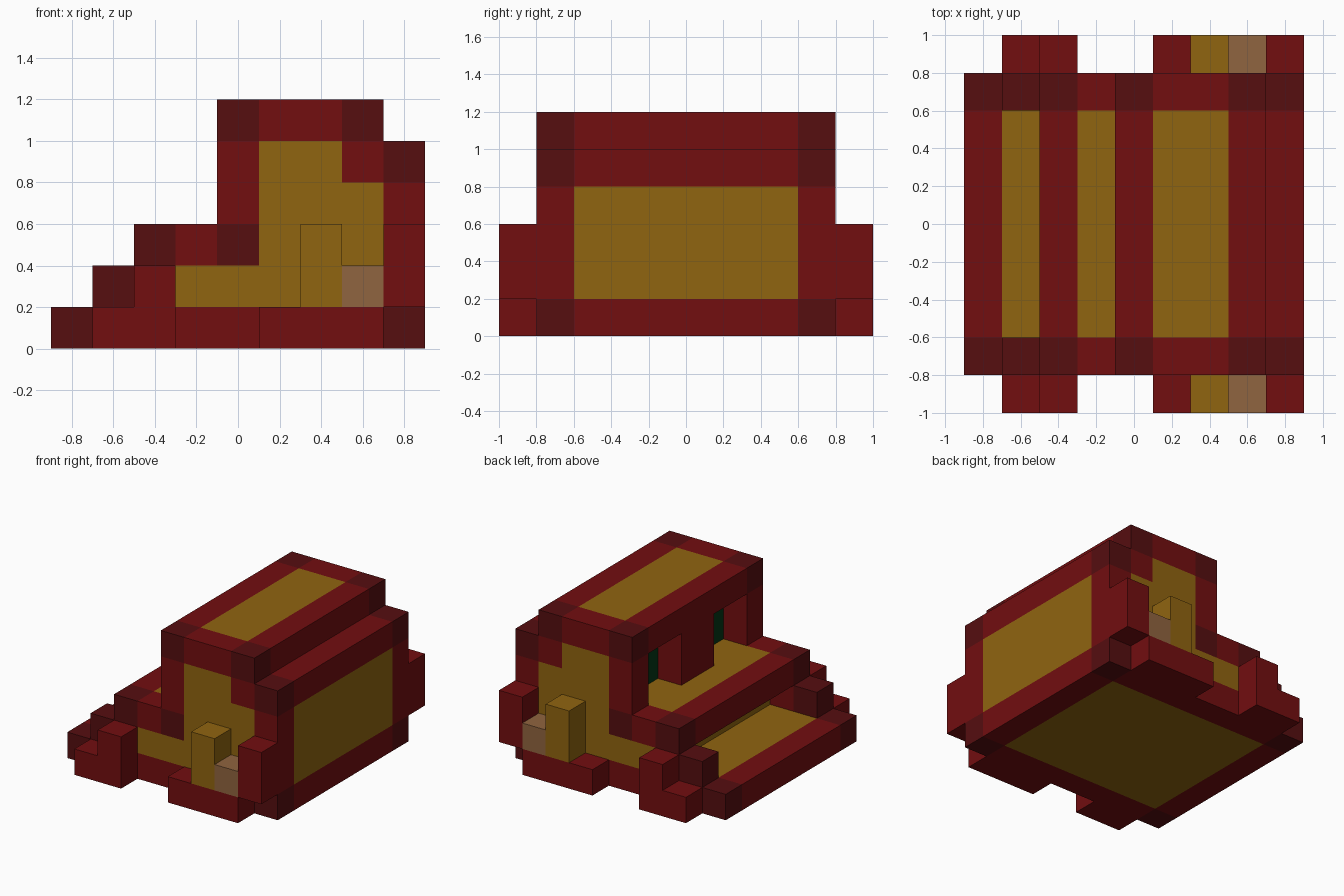
import bpy, bmesh

cube = bpy.data.objects.get("Cube")
if cube:
    bpy.data.objects.remove(cube, do_unlink=True)


def material(name, rgb):
    m = bpy.data.materials.new(name)
    m.use_nodes = True
    m.diffuse_color = (*rgb, 1)
    m.node_tree.nodes["Principled BSDF"].inputs["Base Color"].default_value = (*rgb, 1)
    return m


RED = material("red", (0.170, 0.0044, 0.0050))
DARK = material("dark_red", (0.092, 0.0044, 0.0050))
GOLD = material("gold", (0.280, 0.128, 0.0050))
TAN = material("tan", (0.280, 0.128, 0.050))
GREEN = material("dark_green_glass", (0.0012, 0.038, 0.008))


def part(name, mat, boxes, paired=False):
    """One object made of boxes (x0, x1, y0, y1, z0, z1); paired mirrors it across y."""
    bm = bmesh.new()
    for x0, x1, y0, y1, z0, z1 in boxes:
        verts = bmesh.ops.create_cube(bm, size=1)["verts"]
        for v in verts:
            v.co = (x1 if v.co.x > 0 else x0,
                    y1 if v.co.y > 0 else y0,
                    z1 if v.co.z > 0 else z0)
    mesh = bpy.data.meshes.new(name)
    bm.to_mesh(mesh)
    bm.free()
    mesh.materials.append(mat)
    obj = bpy.data.objects.new(name, mesh)
    bpy.context.collection.objects.link(obj)
    if paired:
        mod = obj.modifiers.new("Mirror", 'MIRROR')
        mod.use_axis = (False, True, False)
        mod.use_mirror_merge = False


def side(*rects):
    """Boxes in the side frame, from (x0, x1, z0, z1) rectangles."""
    return [(x0, x1, -0.8, -0.6, z0, z1) for x0, x1, z0, z1 in rects]


def across(x0, x1, z0, z1):
    """Box spanning between the two side frames."""
    return (x0, x1, -0.6, 0.6, z0, z1)


def pod(x0, x1, z0, z1):
    """Box standing out from the side of the body."""
    return (x0, x1, -1.0, -0.8, z0, z1)


# Base
part("floor_plate", GOLD, [across(-0.7, 0.7, 0, 0.2)])
part("base_cross_beams", RED, [across(-0.9, -0.7, 0, 0.2), across(0.7, 0.9, 0, 0.2)])

# Side frames: dark joints, red rails, gold panels
joints = [(-0.9, 0.0), (0.7, 0.0), (-0.7, 0.2), (-0.5, 0.4), (-0.1, 0.4),
          (-0.1, 1.0), (0.5, 1.0), (0.7, 0.8)]
part("frame_joints", DARK, side(*[(x, x + 0.2, z, z + 0.2) for x, z in joints]), True)
part("side_rails", RED, side((-0.7, 0.7, 0, 0.2), (-0.5, -0.3, 0.2, 0.4),
                             (-0.3, -0.1, 0.4, 0.6), (-0.1, 0.1, 0.6, 1.0),
                             (0.1, 0.5, 1.0, 1.2), (0.5, 0.7, 0.8, 1.0),
                             (0.7, 0.9, 0.2, 0.8)), True)
part("side_panels", GOLD, side((-0.3, 0.7, 0.2, 0.4), (0.1, 0.7, 0.4, 0.8),
                               (0.1, 0.5, 0.8, 1.0)), True)

# Hood bar with the open slot under it, and the deck behind
part("hood_bar", RED, [across(-0.5, -0.3, 0.4, 0.6)])
part("deck", GOLD, [across(-0.3, 0.7, 0.2, 0.6)])

# Cab: window post, glass, roof and its beams
part("window_post", RED, [(-0.1, 0.1, -0.2, 0.2, 0.6, 1.0)])
part("window_glass", GREEN, [across(0.1, 0.3, 0.6, 1.0)])
part("roof_panel", GOLD, [across(0.1, 0.5, 1.0, 1.2)])
part("roof_beams", RED, [across(-0.1, 0.1, 1.0, 1.2), across(0.5, 0.7, 1.0, 1.2)])

# Tail wall
part("tail_panel", GOLD, [across(0.7, 0.9, 0.2, 0.8)])
part("tail_beam", RED, [across(0.5, 0.9, 0.8, 1.0)])

# Side pods
part("step_pods", RED, [pod(-0.7, -0.5, 0, 0.2), pod(-0.5, -0.3, 0, 0.4)], True)
part("pod_bases", RED, [pod(0.1, 0.7, 0, 0.2)], True)
part("gold_posts", GOLD, [pod(0.3, 0.5, 0.2, 0.6)], True)
part("tan_blocks", TAN, [pod(0.5, 0.7, 0.2, 0.4)], True)
part("tail_posts", RED, [pod(0.7, 0.9, 0.2, 0.6)], True)
